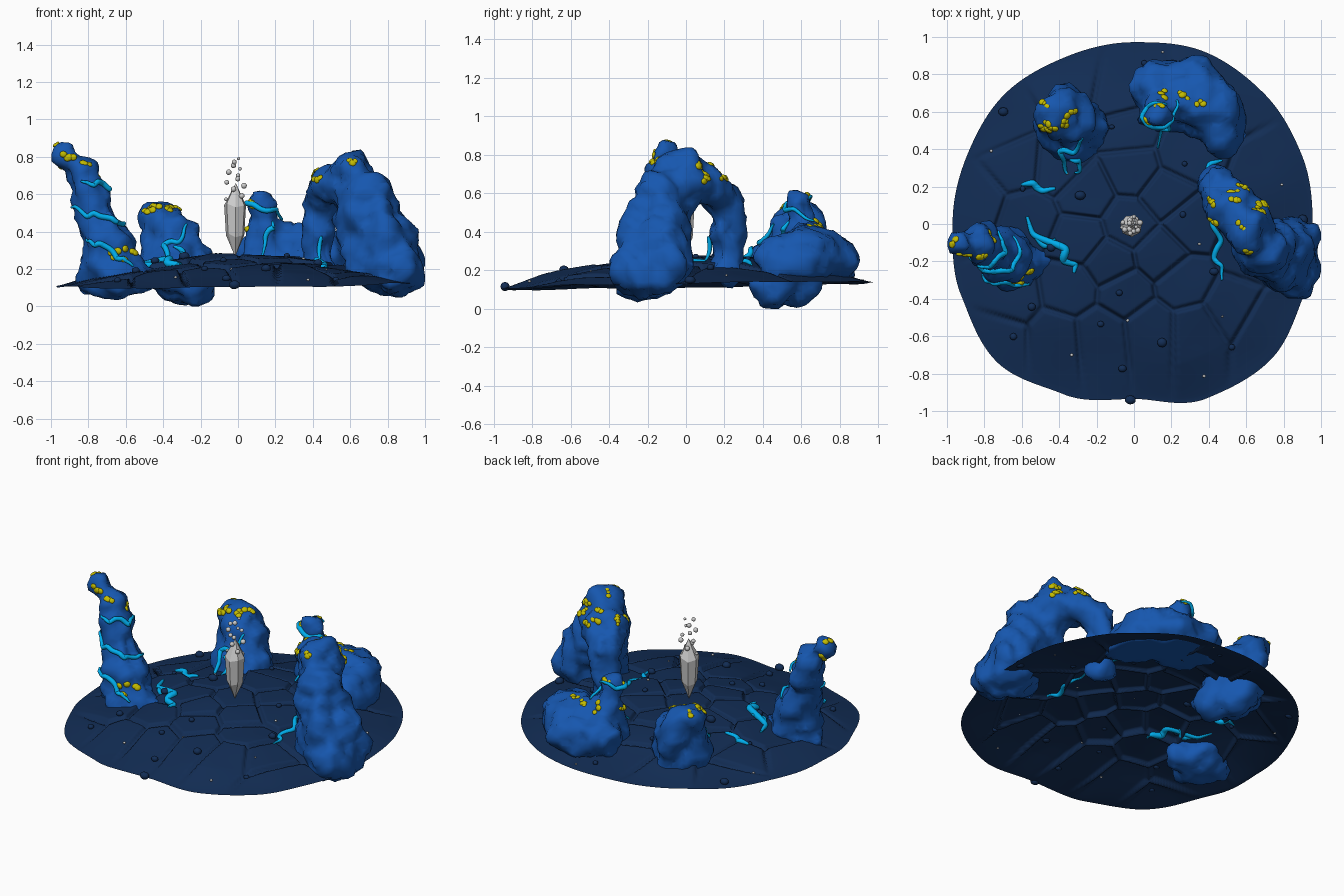
import bpy, bmesh, math, random
from mathutils import Vector, Matrix, noise
from mathutils.bvhtree import BVHTree

if "Cube" in bpy.data.objects:
    bpy.data.objects.remove(bpy.data.objects["Cube"])

random.seed(4)

def material(name, c):
    m = bpy.data.materials.new(name)
    m.diffuse_color = (*c, 1)
    m.use_nodes = True
    m.node_tree.nodes["Principled BSDF"].inputs["Base Color"].default_value = m.diffuse_color
    return m

SEABED = material("dark_blue", (0.006, 0.026, 0.09))
ROCK = material("rock_blue", (0.008, 0.095, 0.43))
VEIN = material("vein_cyan", (0.0, 0.42, 0.85))
MOSS = material("moss_yellow", (0.55, 0.5, 0.0))

def add(name, mesh, mat=None):
    ob = bpy.data.objects.new(name, mesh)
    bpy.context.collection.objects.link(ob)
    if mat:
        mesh.materials.append(mat)
    return ob

def from_bm(name, bm, mat=None, smooth=True):
    me = bpy.data.meshes.new(name)
    bm.to_mesh(me)
    bm.free()
    if smooth:
        me.shade_smooth()
    return add(name, me, mat)

def ball(bm, p, r, normal=None, scale=(1, 1, 1)):
    rot = normal.to_track_quat('Z', 'Y').to_matrix().to_4x4() if normal else Matrix()
    m = Matrix.Translation(p) @ rot @ Matrix.Diagonal((*scale, 1))
    bmesh.ops.create_icosphere(bm, subdivisions=2, radius=r, matrix=m)

# cracked ground: a thin domed sheet with irregular rim and stone plates
RIM = [.955, .97, .985, .995, .972, .965, .98, .965, .97, 1, 1.04, .985, .935, 1.01, 1.03, .985]
SEEDS = [(-.07, .7), (-.02, .5), (-.63, .32), (-.72, .53), (-.4, .3), (-.26, .16),
         (.27, .37), (.17, .16), (0, .29), (.3, 0), (-.02, 0), (-.29, -.08), (-.13, -.21),
         (.14, -.16), (-.05, -.37), (.27, -.32), (-.34, -.35), (.09, -.56), (.33, -.56),
         (-.18, -.59), (-.42, -.61), (.51, -.45), (.7, -.56), (-.66, -.4),
         (-.72, -.61), (-.56, .03), (-.85, .13), (.73, .2), (.62, -.13), (-.34, .75), (.46, .72)]
PLATES = [(Vector(s), random.uniform(-.01, .013), random.uniform(-.06, .06), random.uniform(-.06, .06))
          for s in SEEDS]

def rim_radius(a):
    u = (a / math.tau) % 1 * len(RIM)
    i, t = int(u) % len(RIM), u % 1
    return RIM[i] + (RIM[(i + 1) % len(RIM)] - RIM[i]) * t * t * (3 - 2 * t)

def plate_z(s, p):
    d = p - s[0]
    return s[1] + s[2] * d.x + s[3] * d.y

def ground_z(x, y):
    t = min(1, math.hypot(x, y) / rim_radius(math.atan2(y, x)))
    p = Vector((x, y))
    near = sorted(((p - s[0]).length_squared, i) for i, s in enumerate(PLATES))[:2]
    s0, s1 = PLATES[near[0][1]], PLATES[near[1][1]]
    edge = (near[1][0] - near[0][0]) / (2 * (s1[0] - s0[0]).length)
    w = 0.5 + 0.5 * min(1, edge / 0.02)
    fade = min(1, max(0, (0.98 - t) / 0.2))
    crack = max(0, 1 - (edge / 0.02) ** 2) ** 2
    z = 0.12 + 0.15 * (1 - t * t) ** 1.2 + 0.018 * y + 0.012 * x
    z += 0.012 * noise.noise(Vector((x * 3, y * 3, 2)))
    return z + fade * (w * plate_z(s0, p) + (1 - w) * plate_z(s1, p) - 0.026 * crack)

bm = bmesh.new()
N, K = 340, 110
centre = bm.verts.new((0, 0, ground_z(0, 0)))
prev = None
for k in range(1, K + 1):
    ring = []
    for i in range(N):
        a = math.tau * i / N
        r = rim_radius(a) * k / K
        x, y = r * math.cos(a), r * math.sin(a)
        ring.append(bm.verts.new((x, y, ground_z(x, y))))
    for i in range(N):
        j = (i + 1) % N
        bm.faces.new((prev[i], ring[i], ring[j], prev[j]) if prev else (centre, ring[i], ring[j]))
    prev = ring
ground = from_bm("cracked_ground", bm, SEABED)

# rocks: chains of balls fused by a voxel remesh, then roughened
def rock(name, *chains, floor=0):
    bm = bmesh.new()
    for ch in chains:
        for a, b in zip(ch, ch[1:]):
            for i in range(6):
                q = [u + (v - u) * i / 5 for u, v in zip(a, b)]
                ball(bm, q[:3], q[3])
    tmp = from_bm("tmp", bm)
    mod = tmp.modifiers.new("fuse", 'REMESH')
    mod.mode, mod.voxel_size = 'VOXEL', 0.033
    me = bpy.data.meshes.new_from_object(tmp.evaluated_get(bpy.context.evaluated_depsgraph_get()))
    bpy.data.objects.remove(tmp)
    for v, n in [(v, v.normal.copy()) for v in me.vertices]:
        v.co += n * (0.045 * noise.noise(v.co * 7) + 0.03 * noise.noise(v.co * 15))
        v.co.z = max(v.co.z, floor)
        v.co.x = max(-1, min(1, v.co.x))
    me.shade_smooth()
    return add(name, me, ROCK)

rocks = [
    rock("leaning_spire",
         [(-.66, -.19, .2, .16), (-.75, -.14, .5, .105), (-.82, -.11, .67, .105), (-.92, -.1, .8, .075)],
         [(-.78, -.15, .14, .09), (-.6, -.24, .16, .12), (-.52, -.2, .14, .085)]),
    rock("stone_arch",
         [(.81, -.2, .22, .17), (.76, -.17, .38, .175), (.69, -.11, .56, .15), (.61, -.03, .69, .135),
          (.52, .1, .65, .12), (.45, .2, .56, .105), (.44, .215, .35, .088), (.44, .22, .2, .08)],
         [(.59, -.06, .62, .12), (.64, -.1, .4, .12), (.7, -.2, .24, .12)],
         [(.83, -.25, .19, .15), (.88, -.08, .22, .12), (.84, -.08, .36, .1)]),
    rock("stump_rock",
         [(-.32, .52, .2, .19), (-.36, .57, .36, .16), (-.42, .6, .44, .12)],
         [(-.34, .5, .12, .11), (-.22, .45, .12, .11)],
         [(-.44, .62, .46, .1), (-.33, .56, .45, .09)]),
    rock("crescent_rock",
         [(.1, .73, .25, .14), (.26, .74, .25, .165), (.42, .62, .26, .17), (.47, .48, .24, .13)],
         [(.14, .6, .25, .12), (.14, .6, .42, .09), (.14, .58, .56, .065)],
         [(.2, .66, .34, .11), (.38, .62, .34, .1)], floor=.165),
]

# one search tree over ground and rocks, used to seat veins and moss
verts, faces = [], []
for ob in rocks + [ground]:
    o = len(verts)
    verts += [v.co.copy() for v in ob.data.vertices]
    faces += [[o + i for i in p.vertices] for p in ob.data.polygons]
tree = BVHTree.FromPolygons(verts, faces)

# glowing veins creeping over rocks and ground
def vein(pts, width=0.013):
    pts = [Vector(p) for p in pts]
    dense = [a.lerp(b, i / 3) for a, b in zip(pts, pts[1:]) for i in range(3)] + [pts[-1]]
    cu = bpy.data.curves.new("vein", 'CURVE')
    cu.dimensions, cu.bevel_depth, cu.bevel_resolution, cu.resolution_u = '3D', width, 2, 4
    cu.use_fill_caps = True
    sp = cu.splines.new('NURBS')
    sp.points.add(len(dense) - 1)
    for i, p in enumerate(dense):
        loc, nor = tree.find_nearest(p)[:2]
        sp.points[i].co = (*(loc + nor * 0.006), 1)
        sp.points[i].radius = 0.45 + 0.75 * math.sin(math.pi * i / (len(dense) - 1))
    sp.use_endpoint_u, sp.order_u = True, 4
    add("glowing_vein", cu, VEIN)

def flat(pts, width):
    vein([(x, y, ground_z(x, y)) for x, y in pts], width)

def coil(x, y, z0, z1, r, a0, a1):
    out = []
    for i in range(9):
        a = math.radians(a0 + (a1 - a0) * i / 8)
        out.append((x + r * math.cos(a), y + r * math.sin(a),
                    z0 + (z1 - z0) * i / 8 + .015 * math.sin(i * 2.2)))
    vein(out)

flat([(-.6, .21), (-.54, .22), (-.5, .18), (-.42, .19)], .017)
flat([(-.57, .04), (-.54, -.06), (-.36, -.13), (-.38, -.19), (-.31, -.21), (-.32, -.26)], .018)
flat([(-.54, -.05), (-.48, -.12), (-.42, -.08)], .014)
flat([(.44, .1), (.41, 0), (.47, -.09), (.43, -.18), (.47, -.22), (.47, -.3)], .013)
vein([(.45, .1, .38), (.44, .1, .27)])
vein([(-.28, .46, .44), (-.3, .36, .38), (-.42, .38, .36), (-.38, .3, .28), (-.36, .27, .25)])
vein([(-.35, .3, .34), (-.28, .32, .3), (-.31, .27, .25)])
coil(-.74, -.15, .53, .44, .15, 170, 400)
coil(-.8, -.12, .68, .64, .14, 250, 400)
coil(-.67, -.18, .36, .24, .2, 210, 310)
coil(.14, .59, .6, .48, .12, 60, 400)
vein([(.2, .5, .48), (.22, .46, .42), (.15, .45, .38), (.1, .43, .32)])
flat([(.47, .34), (.4, .32), (.38, .22)], .012)

# moss: patches of flat lumps pressed onto the upper parts of the rocks
bm = bmesh.new()
spots = [Vector((-.6, -.34, .27)), Vector((-.55, -.3, .31)), Vector((-.67, -.34, .28))]
for ob, count in zip(rocks, (5, 10, 5, 6)):
    cos = sorted((v.co for v in ob.data.vertices), key=lambda c: -c.z)
    spots += random.sample(cos[:len(cos) // 6], count)
for p in spots:
    spin = Vector((random.uniform(-1, 1), random.uniform(-1, 1), random.uniform(-.5, .5))).normalized()
    for k in range(4):
        jitter = Vector([random.uniform(-.01, .01) for _ in range(3)])
        q, n = tree.find_nearest(p + spin * (k - 1.5) * .016 + jitter)[:2]
        ball(bm, q, random.uniform(.013, .022), n, (1, .9, .5))
from_bm("moss", bm, MOSS)

# pebbles in dark blue, and tiny grey grains
def scatter(name, count, r0, r1, mat):
    bm = bmesh.new()
    for i in range(count):
        a = i * 2.4 + random.uniform(-.3, .3)
        d = .95 * math.sqrt((i + 2) / (count + 1.5))
        x, y = d * math.cos(a), d * math.sin(a)
        r = random.uniform(r0, r1)
        ball(bm, (x, y, ground_z(x, y) + r * .4), r, None, (1, random.uniform(.8, 1.1), .8))
    from_bm(name, bm, mat)

scatter("pebbles", 24, .013, .03, SEABED)
scatter("grains", 12, .006, .009, None)

# grey crystal with rising bubbles
bm = bmesh.new()
rings = []
for r, z in [(.05, .38), (.06, .54)]:
    rings.append([bm.verts.new((-.015 + r * math.cos(math.tau * (i + .3) / 7),
                                -.01 + r * math.sin(math.tau * (i + .3) / 7),
                                z + .012 * math.sin(i * 2.1))) for i in range(7)])
low, top = bm.verts.new((-.015, -.01, .265)), bm.verts.new((-.012, -.01, .66))
for i in range(7):
    j = (i + 1) % 7
    bm.faces.new((low, rings[0][j], rings[0][i]))
    bm.faces.new((rings[0][i], rings[0][j], rings[1][j], rings[1][i]))
    bm.faces.new((rings[1][i], rings[1][j], top))
from_bm("crystal", bm, None, smooth=False)

bm = bmesh.new()
for i in range(17):
    a, d = i * 2.4, random.uniform(.015, .055)
    ball(bm, (-.015 + d * math.cos(a), -.01 + d * math.sin(a), .5 + .29 * i / 16), random.uniform(.007, .016))
from_bm("bubbles", bm)
